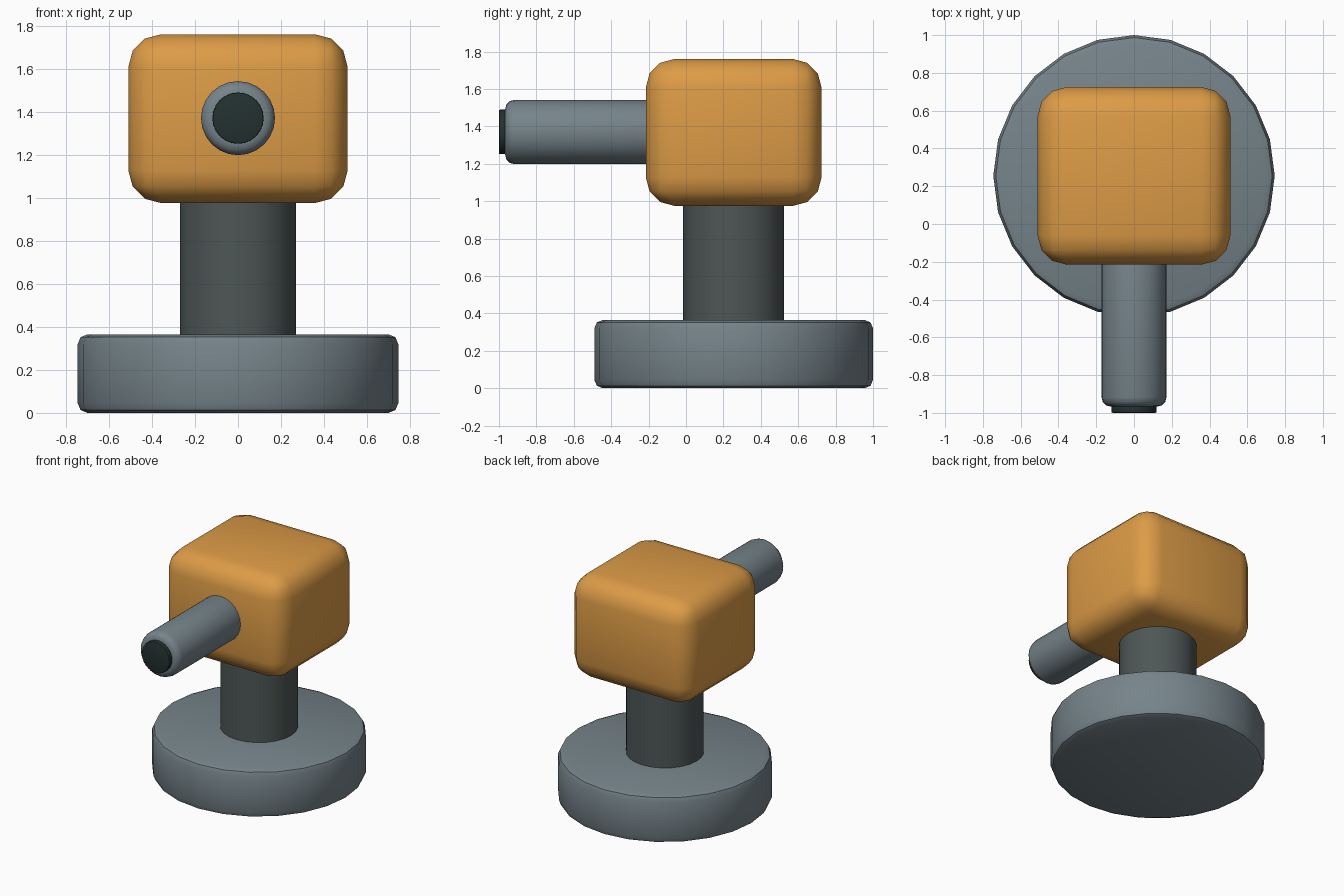
import bpy
import math

cube = bpy.data.objects.get("Cube")
if cube:
    bpy.data.objects.remove(cube, do_unlink=True)


def material(name, rgb):
    mat = bpy.data.materials.new(name)
    mat.use_nodes = True
    color = (*rgb, 1.0)
    mat.diffuse_color = color
    mat.node_tree.nodes["Principled BSDF"].inputs["Base Color"].default_value = color
    return mat


def finish(name, mat, bevel, segments):
    """Name, colour, bevel and smooth the active primitive."""
    obj = bpy.context.object
    obj.name = name
    obj.data.materials.append(mat)
    bpy.ops.object.transform_apply(location=False, rotation=True, scale=True)
    if bevel:
        mod = obj.modifiers.new("Rounded edges", "BEVEL")
        mod.width = bevel
        mod.segments = segments
        mod.limit_method = "ANGLE"
        mod.angle_limit = math.radians(40)
        bpy.ops.object.modifier_apply(modifier=mod.name)
    bpy.ops.object.shade_smooth_by_angle(angle=math.radians(40))
    return obj


def cylinder(name, mat, radius, start, end, sides=24, bevel=0.0, segments=2, forward=False):
    """Upright cylinder between two heights, or a forward one between two depths."""
    middle = (start + end) / 2
    location = (0, middle, BARREL_Z) if forward else (0, AXIS_Y, middle)
    rotation = (math.pi / 2, 0, 0) if forward else (0, 0, 0)
    bpy.ops.mesh.primitive_cylinder_add(vertices=sides, radius=radius, depth=end - start,
                                        location=location, rotation=rotation)
    return finish(name, mat, bevel, segments)


AXIS_Y = 0.255
BARREL_Z = 1.37

slate = material("slate grey", (0.18, 0.23, 0.255))
dark = material("dark grey", (0.075, 0.095, 0.092))
orange = material("warm orange", (0.72, 0.33, 0.062))
black = material("green black", (0.017, 0.031, 0.03))

# Round foot and column
cylinder("base", slate, 0.745, 0, 0.365, bevel=0.045)
cylinder("column", dark, 0.27, 0.3, 1.1)

# Rounded box housing
bpy.ops.mesh.primitive_cube_add(size=1, location=(0, AXIS_Y, 1.3675))
bpy.context.object.scale = (1.02, 0.94, 0.785)
finish("housing", orange, 0.153, 3)

# Forward barrel with its dark end cap
cylinder("barrel", slate, 0.172, -0.967, 0, bevel=0.05, segments=3, forward=True)
cylinder("barrel_tip", black, 0.119, -1.0, -0.96, bevel=0.006, forward=True)
